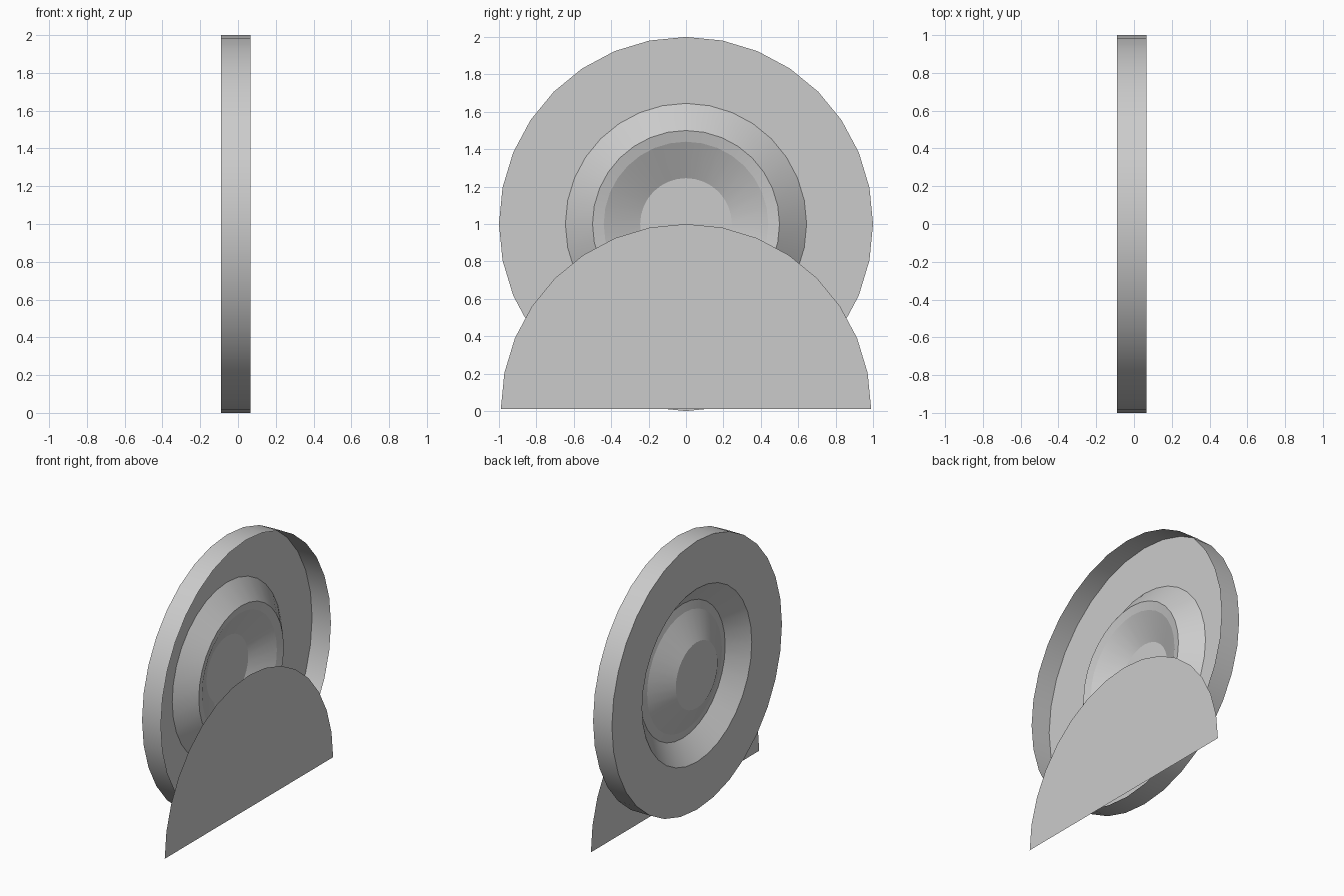
import bpy, bmesh
from math import cos, sin, pi, radians

if "Cube" in bpy.data.objects:
    bpy.data.objects.remove(bpy.data.objects["Cube"])

SIDES = 32


def add_object(name, bm):
    mesh = bpy.data.meshes.new(name)
    bm.to_mesh(mesh)
    bm.free()
    obj = bpy.data.objects.new(name, mesh)
    bpy.context.collection.objects.link(obj)
    return obj


def ring(bm, x, r, z=1.0, count=SIDES):
    return [bm.verts.new((x, r * sin(2 * pi * i / SIDES), z + r * cos(2 * pi * i / SIDES)))
            for i in range(count)]


# Wheel shell: rim open towards +x, flat outer ring, raised lip, dished hub
profile = [(0.065, 1.0), (-0.09, 1.0), (-0.09, 0.645), (0.027, 0.50),
           (0.012, 0.44), (-0.088, 0.245)]
bm = bmesh.new()
rings = [ring(bm, x, r) for x, r in profile]
for a, b in zip(rings, rings[1:]):
    for i in range(SIDES):
        j = (i + 1) % SIDES
        bm.faces.new((a[i], a[j], b[j], b[i]))
bm.faces.new(rings[-1])
bmesh.ops.recalc_face_normals(bm, faces=bm.faces)
wheel = add_object("wheel_shell", bm)
bpy.context.view_layer.objects.active = wheel
wheel.select_set(True)
bpy.ops.object.shade_smooth_by_angle(angle=radians(12))

# Flat half disc covering the lower half of the open side
bm = bmesh.new()
half = [bm.verts.new((0.09, 0.99 * cos(pi * i / 16), 0.012 + 0.988 * sin(pi * i / 16)))
        for i in range(17)]
bm.faces.new(half)
add_object("half_disc_cover", bm)
